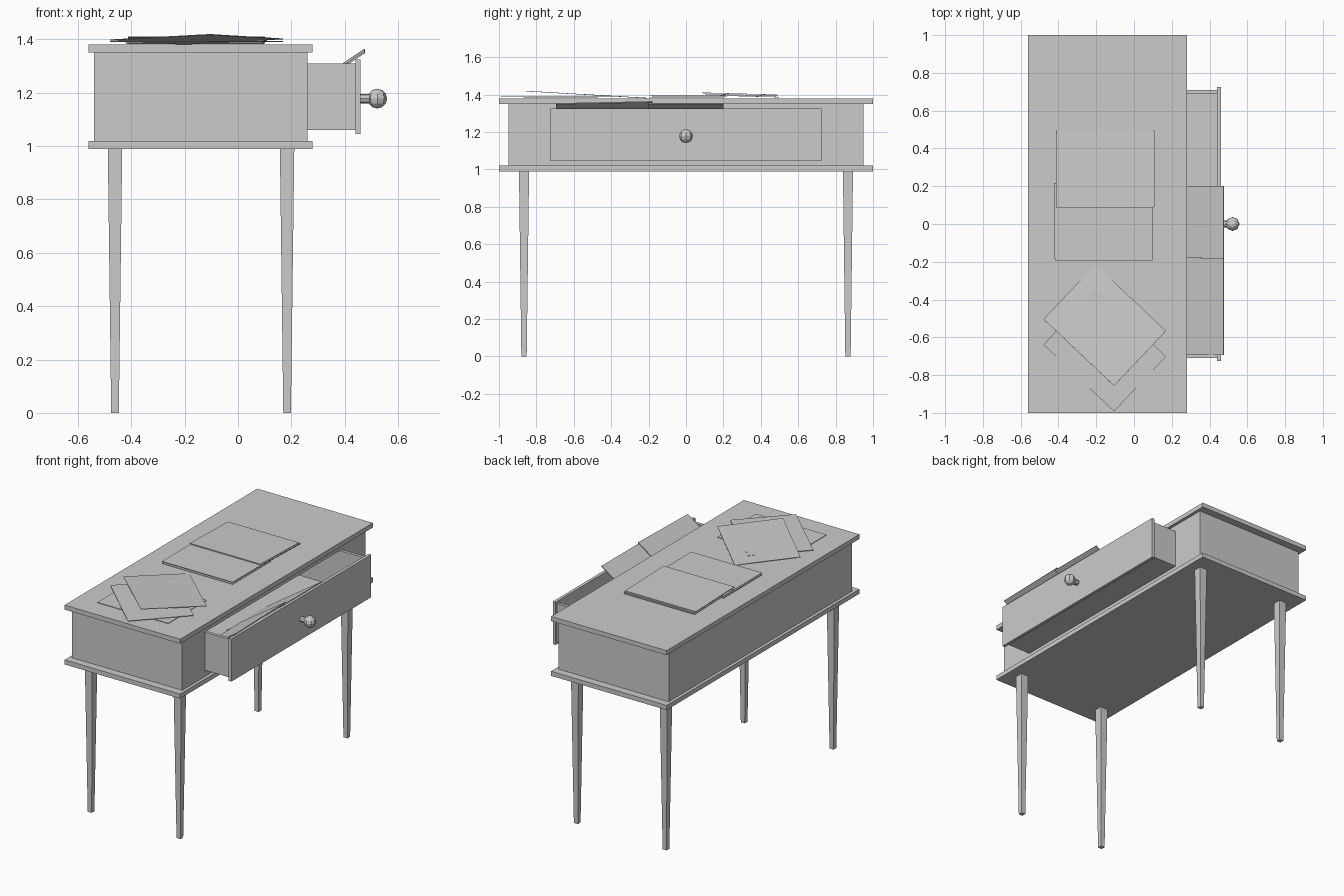
import bpy, bmesh
from math import radians
from mathutils import Matrix, Vector

if "Cube" in bpy.data.objects:
    bpy.data.objects.remove(bpy.data.objects["Cube"])


def finish(name, bm):
    bmesh.ops.recalc_face_normals(bm, faces=bm.faces)
    me = bpy.data.meshes.new(name)
    bm.to_mesh(me)
    bm.free()
    ob = bpy.data.objects.new(name, me)
    bpy.context.collection.objects.link(ob)
    return ob


def add_box(bm, x, y, z):
    size = Vector((x[1] - x[0], y[1] - y[0], z[1] - z[0]))
    mid = Vector((sum(x), sum(y), sum(z))) / 2
    m = Matrix.Translation(mid) @ Matrix.Diagonal(size).to_4x4()
    return bmesh.ops.create_cube(bm, size=1, matrix=m)["verts"]


def boxes(name, parts):
    bm = bmesh.new()
    for p in parts:
        add_box(bm, *p)
    return finish(name, bm)


# Table top and lower board
boxes("table_top", [((-0.56, 0.28), (-1, 1), (1.35, 1.38))])
boxes("lower_board", [((-0.56, 0.28), (-1, 1), (0.99, 1.02))])

# Hollow cabinet with a drawer opening in the +x side
boxes("cabinet", [
    ((-0.54, -0.52), (-0.95, 0.95), (1.02, 1.35)),
    ((-0.52, 0.24), (-0.95, -0.93), (1.02, 1.35)),
    ((-0.52, 0.24), (0.93, 0.95), (1.02, 1.35)),
    ((0.24, 0.26), (-0.95, -0.713), (1.02, 1.35)),
    ((0.24, 0.26), (0.713, 0.95), (1.02, 1.35)),
    ((0.24, 0.26), (-0.713, 0.713), (1.02, 1.057)),
    ((0.24, 0.26), (-0.713, 0.713), (1.313, 1.35)),
])

# Tapered square legs
for i, (lx, ly) in enumerate((x, y) for x in (-0.461, 0.184) for y in (-0.866, 0.866)):
    bm = bmesh.new()
    for v in add_box(bm, (-0.027, 0.027), (-0.027, 0.027), (0, 0.99)):
        if v.co.z < 0.5:
            v.co.x *= 0.53
            v.co.y *= 0.53
    ob = finish(f"leg_{i + 1}", bm)
    ob.location = (lx, ly, 0)

# Open drawer
boxes("drawer_box", [
    ((-0.26, 0.44), (-0.71, 0.71), (1.06, 1.07)),
    ((-0.26, 0.44), (-0.71, -0.69), (1.07, 1.31)),
    ((-0.26, 0.44), (0.69, 0.71), (1.07, 1.31)),
    ((-0.26, -0.24), (-0.69, 0.69), (1.07, 1.31)),
])
boxes("drawer_front", [((0.44, 0.46), (-0.725, 0.725), (1.045, 1.325))])

# Drawer knob and stem
bm = bmesh.new()
bmesh.ops.create_uvsphere(bm, u_segments=8, v_segments=6, radius=0.037,
                          matrix=Matrix.Translation((0.522, 0, 1.178)))
bmesh.ops.create_cone(bm, cap_ends=True, segments=8, radius1=0.018, radius2=0.018, depth=0.05,
                      matrix=Matrix.Translation((0.475, 0, 1.178)) @ Matrix.Rotation(radians(90), 4, 'Y'))
finish("drawer_knob", bm)


# Paper sheets: all 0.51 x 0.40, turned about z, then tilted
def sheet(name, loc, turn=0, tilt_y=0, tilt_x=0, thick=0.003):
    bm = bmesh.new()
    add_box(bm, (-0.257, 0.257), (-0.2, 0.2), (-thick / 2, thick / 2))
    ob = finish(name, bm)
    ob.matrix_world = (Matrix.Translation(loc) @ Matrix.Rotation(radians(tilt_x), 4, 'X')
                       @ Matrix.Rotation(radians(tilt_y), 4, 'Y') @ Matrix.Rotation(radians(turn), 4, 'Z'))
    return ob


# Loose sheets on the table
sheet("loose_sheet_low", (-0.155, -0.67, 1.386))
sheet("loose_sheet_middle", (-0.155, -0.67, 1.392), -43.4)
sheet("loose_sheet_top", (-0.155, -0.535, 1.4), -43.4, 0, -3.3)

# Two overlapping paper piles
for k in range(3):
    sheet(f"low_pile_sheet_{k + 1}", (-0.16 - 0.006 * (k % 2), 0.006 + 0.012 * (k % 2), 1.384 + 0.006 * k))
    sheet(f"high_pile_sheet_{k + 1}", (-0.155 + 0.006 * (k % 2), 0.298 - 0.006 * k, 1.392 + 0.006 * k),
          0, 0, -1.6)

# Sheets leaning out of the drawer
sheet("drawer_sheet_long", (0.262, 0, 1.209), 0, -34, 0, 0.006)
sheet("drawer_sheet_wide", (0.309, -0.435, 1.245), 90, -34, 1.2, 0.006)
